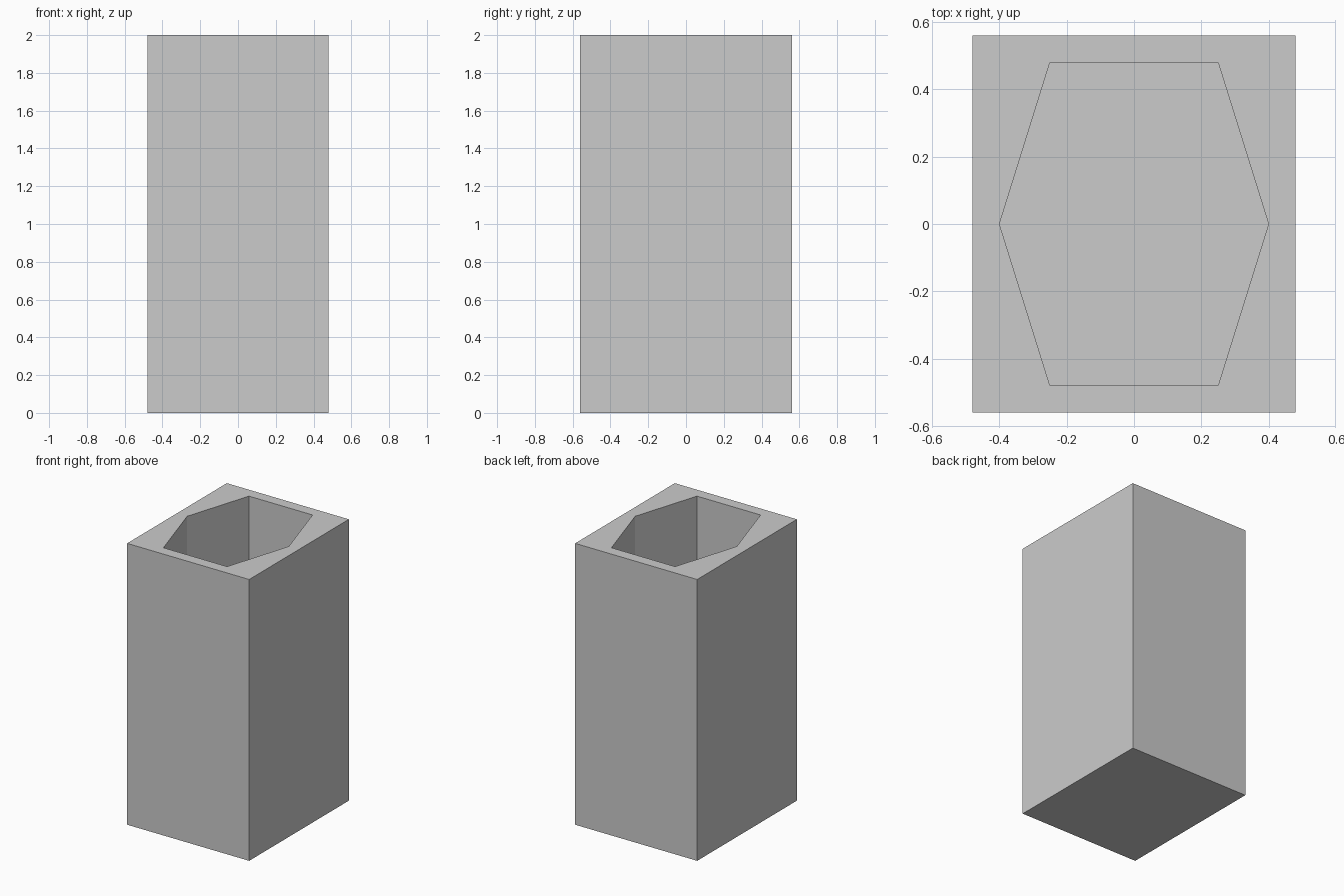
import bpy
import bmesh

default = bpy.data.objects.get("Cube")
if default:
    bpy.data.objects.remove(default, do_unlink=True)

WIDTH, DEPTH, HEIGHT = 0.96, 1.12, 2.0
WALL = 0.08

# Single plain grey
grey = bpy.data.materials.new("plain grey")
grey.use_nodes = True
colour = (0.6, 0.6, 0.6, 1)
grey.diffuse_color = colour
grey.node_tree.nodes["Principled BSDF"].inputs["Base Color"].default_value = colour


def prism(name, outline, bottom, top):
    """Extrude a flat outline from bottom to top."""
    bm = bmesh.new()
    base = bm.faces.new([bm.verts.new((x, y, bottom)) for x, y in outline])
    grown = bmesh.ops.extrude_face_region(bm, geom=[base], use_keep_orig=True)
    verts = [v for v in grown["geom"] if isinstance(v, bmesh.types.BMVert)]
    bmesh.ops.translate(bm, verts=verts, vec=(0, 0, top - bottom))
    bmesh.ops.recalc_face_normals(bm, faces=bm.faces)
    mesh = bpy.data.meshes.new(name)
    bm.to_mesh(mesh)
    bm.free()
    mesh.materials.append(grey)
    obj = bpy.data.objects.new(name, mesh)
    bpy.context.collection.objects.link(obj)
    return obj


# Rectangular outer block
x, y = WIDTH / 2, DEPTH / 2
block = prism("hollow_block", [(-x, -y), (x, -y), (x, y), (-x, y)], 0, HEIGHT)

# Six-sided cavity, open at the top, with a floor as thick as the wall
ix, iy, flat = x - WALL, y - WALL, 0.25
hexagon = [(ix, 0), (flat, iy), (-flat, iy), (-ix, 0), (-flat, -iy), (flat, -iy)]
cutter = prism("cavity_cutter", hexagon, WALL, HEIGHT + WALL)
cutter.hide_render = True
cutter.hide_viewport = True

cut = block.modifiers.new("cavity", "BOOLEAN")
cut.operation = "DIFFERENCE"
cut.solver = "EXACT"
cut.object = cutter

# Apply the cut and drop the helper
bpy.context.view_layer.update()
graph = bpy.context.evaluated_depsgraph_get()
result = bpy.data.meshes.new_from_object(block.evaluated_get(graph))
block.modifiers.clear()
block.data = result
bpy.data.objects.remove(cutter, do_unlink=True)
